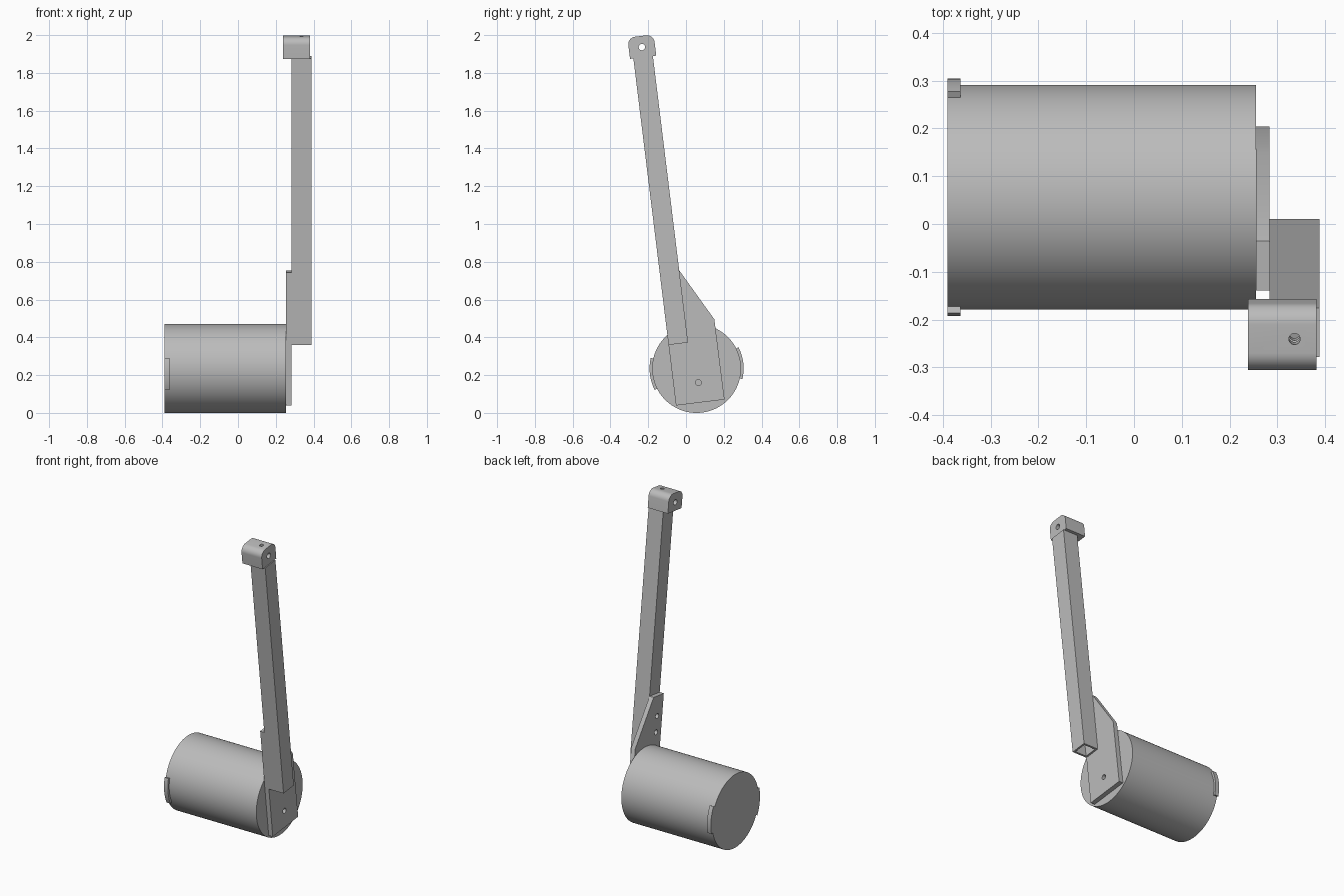
import bpy, bmesh
from math import sin, cos, pi, radians
from mathutils import Matrix

cube = bpy.data.objects.get("Cube")
if cube:
    bpy.data.objects.remove(cube, do_unlink=True)

GREY = (0.5, 0.5, 0.5, 1)
grey = bpy.data.materials.new("plain grey")
grey.use_nodes = True
grey.diffuse_color = GREY
grey.node_tree.nodes["Principled BSDF"].inputs["Base Color"].default_value = GREY

# Every part shares a frame on the motor axis, tilted with the arm
FRAME = Matrix.Translation((0, 0.056, 0.235)) @ Matrix.Rotation(radians(7), 4, 'X')


def arc(cu, cv, r, start, end, n):
    angles = [radians(start + (end - start) * i / n) for i in range(n + 1)]
    return [(cu + r * cos(a), cv + r * sin(a)) for a in angles]


def circle(cu, cv, r, n=24):
    return arc(cu, cv, r, 0, 360, n)[:-1]


def rect(a0, a1, b0, b1):
    return [(a0, b0), (a1, b0), (a1, b1), (a0, b1)]


def prism(name, profile, lo, hi, upright=False):
    """Extrude a profile along the motor axis, or along the arm if upright."""
    bm = bmesh.new()
    rings = []
    for d in (lo, hi):
        rings.append([bm.verts.new((a, b, d) if upright else (d, a, b)) for a, b in profile])
    n = len(profile)
    for ring in rings:
        bm.faces.new(ring)
    for i in range(n):
        j = (i + 1) % n
        bm.faces.new((rings[0][i], rings[0][j], rings[1][j], rings[1][i]))
    bmesh.ops.recalc_face_normals(bm, faces=bm.faces)
    mesh = bpy.data.meshes.new(name)
    bm.to_mesh(mesh)
    bm.free()
    mesh.materials.append(grey)
    ob = bpy.data.objects.new(name, mesh)
    ob.matrix_world = FRAME
    bpy.context.collection.objects.link(ob)
    return ob


def activate(ob):
    bpy.ops.object.select_all(action='DESELECT')
    ob.select_set(True)
    bpy.context.view_layer.objects.active = ob


def cut(ob, cutter):
    cutter.hide_render = True
    mod = ob.modifiers.new("cut", 'BOOLEAN')
    mod.operation = 'DIFFERENCE'
    mod.solver = 'EXACT'
    mod.object = cutter
    activate(ob)
    bpy.ops.object.modifier_apply(modifier=mod.name)
    bpy.data.objects.remove(cutter, do_unlink=True)


def smooth(ob):
    activate(ob)
    bpy.ops.object.shade_smooth_by_angle(angle=radians(30))


ARM = -0.08        # arm centre line, across the frame
TUBE_X = 0.336     # arm centre line, along the motor axis
HALF = 0.052       # half the tube width

# Motor body with two rim tabs
R = 0.235
smooth(prism("motor_body", circle(0, 0, R, 96), -0.39, 0.255))
for name, mid in (("rear_tab", 0), ("front_tab", 180)):
    outer = arc(0, 0, 0.249, mid - 20, mid + 20, 12)
    inner = arc(0, 0, R - 0.001, mid + 20, mid - 20, 12)
    smooth(prism(name, outer + inner, -0.39, -0.363))

# Bracket plate with bolt holes
left = ARM - HALF
plate = prism("bracket_plate", [(left, -0.181), (0.127, -0.181), (0.125, 0.247),
                                (ARM + HALF, 0.527), (left, 0.527)], 0.255, 0.284)
for u, v in ((0, -0.075), (ARM, 0.3), (ARM, 0.4)):
    cut(plate, prism("hole_cutter", circle(u, v, 0.016), 0.2, 0.32))
smooth(plate)

# Hollow square arm
tube = prism("arm_tube", rect(TUBE_X - HALF, TUBE_X + HALF, left, ARM + HALF),
             0.142, 1.67, upright=True)
w = HALF - 0.012
cut(tube, prism("bore_cutter", rect(TUBE_X - w, TUBE_X + w, ARM - w, ARM + w),
                0.1, 1.75, upright=True))

# Rounded end block with a cross hole and a hole along the arm
W, TOP, CORNER = 0.07, 1.783, 0.04
profile = [(ARM - W, 1.67), (ARM + W, 1.67)]
profile += arc(ARM + W - CORNER, TOP - CORNER, CORNER, 0, 90, 10)
profile += arc(ARM - W + CORNER, TOP - CORNER, CORNER, 90, 180, 10)
block = prism("end_block", profile, 0.239, 0.382)
cut(block, prism("pin_cutter", circle(ARM, 1.724, 0.017), 0.2, 0.45))
cut(block, prism("screw_cutter", circle(TUBE_X, ARM, 0.012), 1.6, 1.85, upright=True))
smooth(block)
